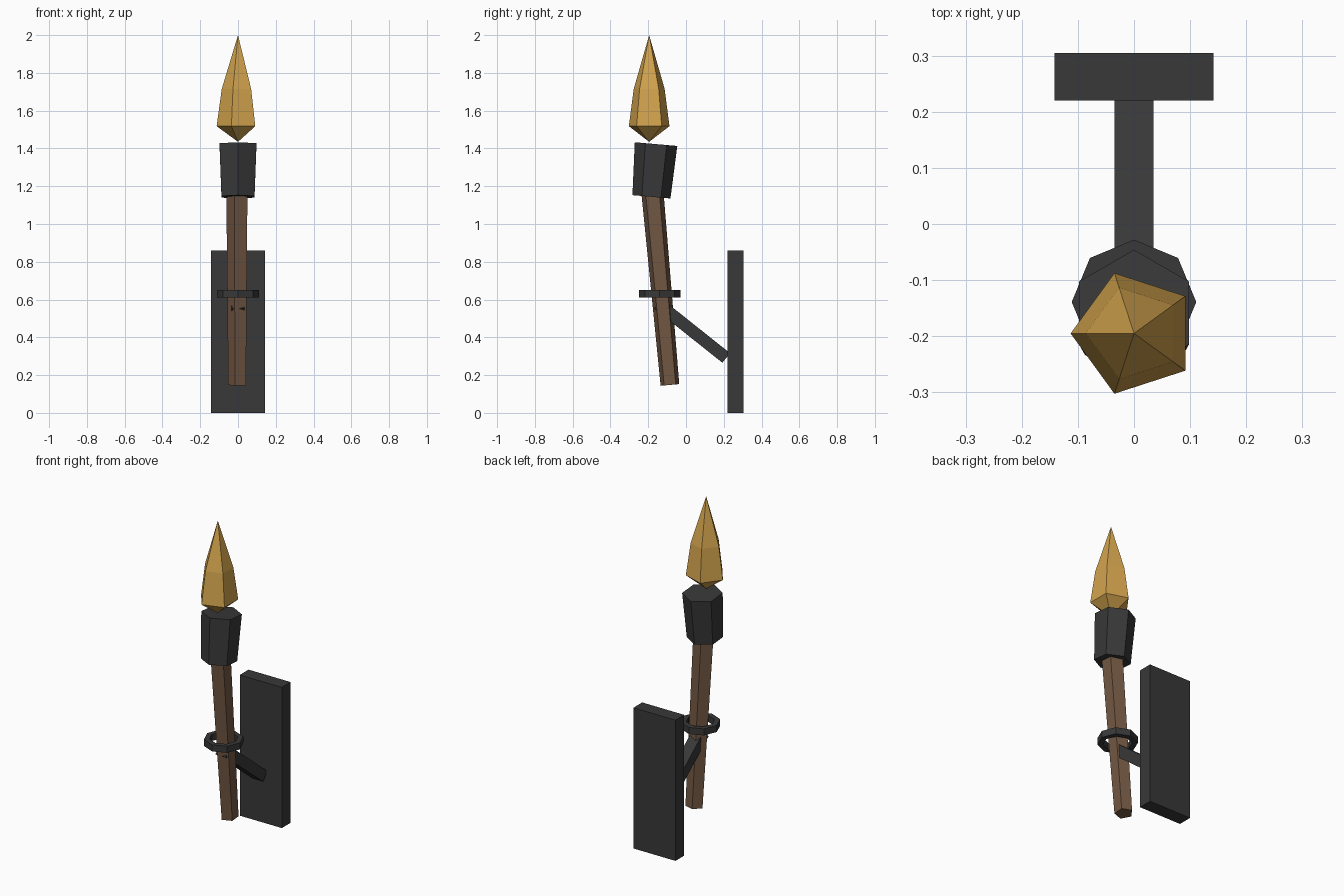
import bpy
import bmesh
from math import sin, cos, pi, radians
from mathutils import Matrix

if "Cube" in bpy.data.objects:
    bpy.data.objects.remove(bpy.data.objects["Cube"], do_unlink=True)


def make_material(name, rgb):
    mat = bpy.data.materials.new(name)
    mat.use_nodes = True
    mat.diffuse_color = (*rgb, 1)
    mat.node_tree.nodes["Principled BSDF"].inputs["Base Color"].default_value = (*rgb, 1)
    return mat


iron = make_material("dark iron", (0.04, 0.04, 0.04))
wood = make_material("brown wood", (0.168, 0.095, 0.055))
fire = make_material("amber flame", (0.65, 0.37, 0.075))


def finish(bm, name, mat, location, tilt):
    bmesh.ops.recalc_face_normals(bm, faces=bm.faces)
    mesh = bpy.data.meshes.new(name)
    bm.to_mesh(mesh)
    bm.free()
    mesh.materials.append(mat)
    obj = bpy.data.objects.new(name, mesh)
    obj.location = location
    obj.rotation_euler.x = radians(tilt)
    bpy.context.collection.objects.link(obj)


def box(name, mat, size, location, tilt=0):
    bm = bmesh.new()
    bmesh.ops.create_cube(bm, size=1, matrix=Matrix.Diagonal((*size, 1)))
    finish(bm, name, mat, location, tilt)


def lathe(name, mat, profile, sides, phase, location, tilt=0, hollow=False):
    """Spin a (radius, height) profile into a faceted solid, or a ring if hollow."""
    bm = bmesh.new()
    rings = []
    for r, z in profile:
        if r == 0:
            rings.append([bm.verts.new((0, 0, z))] * sides)
        else:
            angles = [radians(phase) + 2 * pi * i / sides for i in range(sides)]
            rings.append([bm.verts.new((r * cos(a), r * sin(a), z)) for a in angles])
    pairs = list(zip(rings, rings[1:]))
    if hollow:
        pairs.append((rings[-1], rings[0]))
    for low, high in pairs:
        for i in range(sides):
            j = (i + 1) % sides
            corners = dict.fromkeys((low[i], low[j], high[j], high[i]))
            bm.faces.new(list(corners))
    if not hollow:
        for ring in (rings[0], rings[-1]):
            if ring[0] is not ring[1]:
                bm.faces.new(ring)
    finish(bm, name, mat, location, tilt)


# Wall mount: plate and sloping support arm
box("wall_plate", iron, (0.284, 0.085, 0.86), (0, 0.2625, 0.43))
box("support_arm", iron, (0.07, 0.46, 0.065), (0, 0.033, 0.434), -38.5)

# Octagonal holder ring around the handle
lathe("holder_ring", iron,
      [(0.08, -0.02), (0.111, -0.02), (0.111, 0.02), (0.08, 0.02)],
      8, 0, (0, -0.139, 0.63), hollow=True)

# Five-sided handle leaning forward
lathe("handle", wood, [(0.052, 0), (0.062, 1.06)], 5, 180, (0, -0.085, 0.148), 5.2)

# Six-sided head, tilted back slightly
lathe("torch_head", iron, [(0.101, 0), (0.113, 0.28)], 6, 90, (0, -0.183, 1.144), -5)

# Faceted flame
lathe("flame", fire, [(0, 1.435), (0.113, 1.518), (0.086, 1.715), (0, 2)],
      5, 180, (0, -0.195, 0))
